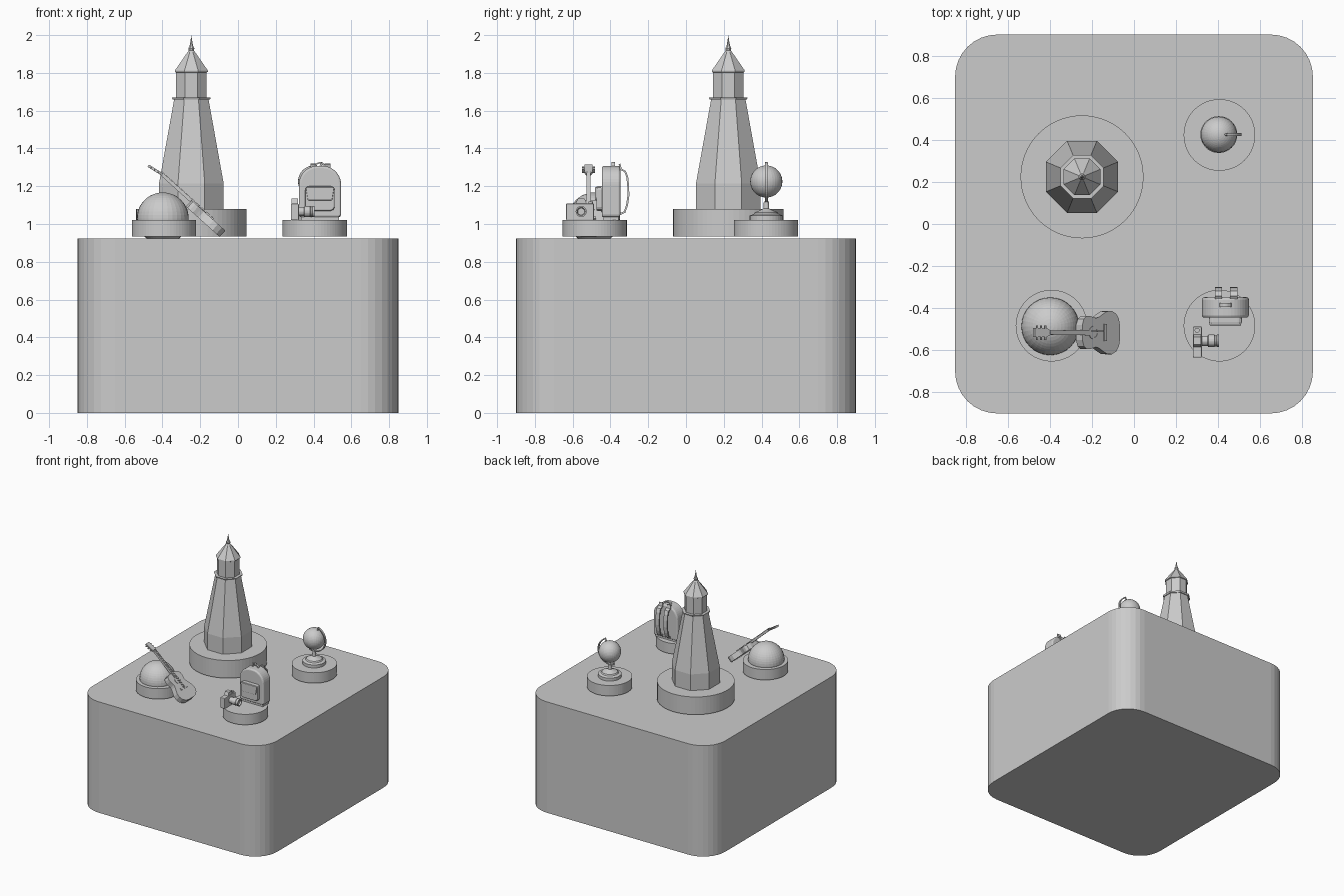
import bpy, bmesh, math
from mathutils import Matrix, Vector

if "Cube" in bpy.data.objects:
    bpy.data.objects.remove(bpy.data.objects["Cube"])

def finish(name, bm, matrix=None, bevel=0, segs=2):
    bmesh.ops.recalc_face_normals(bm, faces=bm.faces)
    me = bpy.data.meshes.new(name)
    if matrix:
        bm.transform(matrix)
    bm.to_mesh(me)
    bm.free()
    ob = bpy.data.objects.new(name, me)
    bpy.context.collection.objects.link(ob)
    if bevel:
        m = ob.modifiers.new("bevel", 'BEVEL')
        m.width, m.segments, m.limit_method = bevel, segs, 'ANGLE'
        m.angle_limit = math.radians(50)
    return ob

def prism(name, pts, z0, z1, matrix=None, bevel=0, segs=2):
    bm = bmesh.new()
    f = bm.faces.new([bm.verts.new((x, y, z0)) for x, y in pts])
    top = bmesh.ops.extrude_face_region(bm, geom=[f])['geom']
    bmesh.ops.translate(bm, verts=[v for v in top if isinstance(v, bmesh.types.BMVert)], vec=(0, 0, z1 - z0))
    return finish(name, bm, matrix, bevel, segs)

def box(name, x0, x1, y0, y1, z0, z1, matrix=None, bevel=0):
    return prism(name, [(x0, y0), (x1, y0), (x1, y1), (x0, y1)], z0, z1, matrix, bevel)

def lathe(name, prof, n, matrix, turn=0.0):
    bm = bmesh.new()
    rings = []
    for r, z in prof:
        if r == 0:
            rings.append([bm.verts.new((0, 0, z))] * n)
        else:
            rings.append([bm.verts.new((r * math.cos(turn + 2 * math.pi * i / n),
                                        r * math.sin(turn + 2 * math.pi * i / n), z)) for i in range(n)])
    for a, b in zip(rings, rings[1:]):
        for i in range(n):
            j = (i + 1) % n
            bm.faces.new(list(dict.fromkeys([a[i], a[j], b[j], b[i]])))
    for ring in (rings[0], rings[-1]):
        if ring[0] is not ring[1]:
            bm.faces.new(ring)
    return finish(name, bm, matrix)

def ribbon(name, path, width, thick):
    # flat strip following a path, given its width vector
    bm = bmesh.new()
    w = Vector(width) / 2
    rows = [(bm.verts.new(Vector(p) - w), bm.verts.new(Vector(p) + w)) for p in path]
    for a, b in zip(rows, rows[1:]):
        bm.faces.new((a[0], a[1], b[1], b[0]))
    m = finish(name, bm)
    s = m.modifiers.new("solid", 'SOLIDIFY')
    s.thickness, s.offset = thick, 0
    return m

def ball(name, r, loc):
    bm = bmesh.new()
    bmesh.ops.create_uvsphere(bm, u_segments=32, v_segments=24, radius=r)
    return finish(name, bm, Matrix.Translation(loc))

def rounded_rect(hx, hy, r, n=8):
    return [(sx * (hx - r) + r * math.cos(a0 + i * math.pi / 2 / n), sy * (hy - r) + r * math.sin(a0 + i * math.pi / 2 / n))
            for sx, sy, a0 in ((1, 1, 0), (-1, 1, math.pi / 2), (-1, -1, math.pi), (1, -1, 1.5 * math.pi))
            for i in range(n + 1)]

T = Matrix.Translation

# plinth and floating round stands
prism("plinth", rounded_rect(0.85, 0.9, 0.2), 0, 0.922)
for name, x, y, r, top in (("tower_stand", -0.247, 0.224, 0.292, 1.08), ("ball_stand", -0.392, -0.483, 0.17, 1.02),
                           ("globe_stand", 0.406, 0.423, 0.17, 1.02), ("bag_stand", 0.406, -0.483, 0.17, 1.02)):
    lathe(name, [(r, 0.933), (r, top)], 64, T((x, y, 0)))

# ball sunk into its stand
ball("ball", 0.137, (-0.398, -0.486, 1.03))

# eight-sided lighthouse
k = 1 / math.cos(math.pi / 8)
oct8 = lambda name, prof: lathe(name, [(r * k, z) for r, z in prof], 8, T((-0.247, 0.224, 0)), math.pi / 8)
oct8("tower", [(0.171, 1.07), (0.171, 1.215), (0.09, 1.665)])
oct8("gallery", [(0.098, 1.658), (0.103, 1.67), (0.09, 1.67)])
oct8("lantern_room", [(0.08, 1.66), (0.08, 1.81)])
oct8("roof", [(0.078, 1.80), (0.087, 1.805), (0.087, 1.813), (0.02, 1.91), (0.012, 1.92)])
oct8("finial", [(0.012, 1.91), (0.016, 1.93), (0.009, 1.945), (0.006, 1.96), (0, 2.0)])

# tilted desk globe
gx, gy, gz = 0.403, 0.425, 1.225
lathe("globe_foot", [(0.088, 1.02), (0.088, 1.045), (0.066, 1.052), (0.06, 1.062), (0.04, 1.07), (0.015, 1.082),
                     (0.013, 1.12)], 32, T((gx, gy, 0)))
ball("globe", 0.085, (gx, gy, gz))
arc = [math.radians(23 + 180 * i / 24) for i in range(25)]
ribbon("globe_meridian", [(gx + 0.104 * math.sin(a), gy, gz + 0.104 * math.cos(a)) for a in arc], (0, 0.016, 0), 0.008)
lathe("globe_axis", [(0.006, -0.11), (0.006, 0.11)], 12, T((gx, gy, gz)) @ Matrix.Rotation(math.radians(23), 4, 'Y'))

# backpack, outlines drawn in x-z and extruded toward the front
def bag_frame(y):
    return Matrix(((1, 0, 0, 0.434), (0, 0, -1, y), (0, 1, 0, 0), (0, 0, 0, 1)))

def arch(hw, bottom, top, rx, rz, rb, n=10):
    right = [(hw - rb, bottom), (hw - rb * 0.3, bottom + rb * 0.3), (hw, bottom + rb)]
    right += [(hw - rx + rx * math.cos(i * math.pi / 2 / n), top - rz + rz * math.sin(i * math.pi / 2 / n)) for i in range(n + 1)]
    return right + [(-x, z) for x, z in reversed(right)]

prism("bag_body", arch(0.112, 1.035, 1.308, 0.1, 0.1, 0.015), 0, 0.097, bag_frame(-0.348), 0.012, 3)
box("bag_base", -0.1, 0.1, 1.018, 1.045, 0.01, 0.088, bag_frame(-0.348))
prism("bag_pocket", arch(0.078, 1.07, 1.2, 0.02, 0.02, 0.02, 4), 0.09, 0.127, bag_frame(-0.348), 0.008)
prism("pocket_flap", [(-0.076, 1.195), (-0.064, 1.125), (0.064, 1.125), (0.076, 1.195)], 0.1, 0.134, bag_frame(-0.348), 0.004)
ribbon("bag_handle", [(0.434 + 0.026 * math.cos(i * math.pi / 8), -0.385, 1.3 + 0.024 * math.sin(i * math.pi / 8))
                      for i in range(9)], (0, 0.018, 0), 0.008)
for x, side in ((0.401, "left"), (0.474, "right")):
    ribbon(side + "_strap", [(x, y, z) for y, z in ((-0.352, 1.318), (-0.345, 1.29), (-0.322, 1.278), (-0.311, 1.25), (-0.306, 1.2),
                             (-0.305, 1.15), (-0.312, 1.1), (-0.325, 1.063), (-0.352, 1.052))], (0.034, 0, 0), 0.01)

# camera facing +x
box("camera_body", 0.28, 0.322, -0.635, -0.487, 1.02, 1.108, None, 0.005)
cam = Matrix(((0, 0, 1, 0), (1, 0, 0, -0.555), (0, 1, 0, 0), (0, 0, 0, 1)))
prism("viewfinder_hump", [(-0.032, 1.1), (0.032, 1.1), (0.018, 1.135), (-0.018, 1.135)], 0.282, 0.318, cam)
lathe("camera_dial", [(0.012, 1.1), (0.012, 1.118)], 16, T((0.3, -0.505, 0)))
lathe("camera_lens", [(0.024, 0.318), (0.024, 0.35), (0.029, 0.353), (0.029, 0.382), (0.026, 0.384), (0.026, 0.392),
                      (0.029, 0.394), (0.029, 0.405), (0.022, 0.405), (0.018, 0.393)], 24,
      Matrix(((0, 0, 1, 0), (1, 0, 0, -0.555), (0, 1, 0, 1.066), (0, 0, 0, 1))))

# guitar leaning on the ball: local x across, y along the neck, z out of the face
c, s = math.cos(math.radians(42)), math.sin(math.radians(42))
G = Matrix(((0, -c, s, -0.067), (1, 0, 0, -0.516), (0, s, c, 0.965), (0, 0, 0, 1)))
half = [(0.035, 0), (0.065, 0.006), (0.09, 0.024), (0.103, 0.052), (0.101, 0.082), (0.087, 0.11), (0.073, 0.135), (0.069, 0.152),
        (0.073, 0.172), (0.079, 0.192), (0.078, 0.212), (0.065, 0.23), (0.035, 0.24)]
prism("guitar_body", half + [(-x, y) for x, y in reversed(half)], -0.045, 0, G)
lathe("sound_hole_ring", [(0.031, -0.002), (0.031, 0.003), (0.023, 0.003), (0.023, 0.001)], 24, G @ T((0, 0.168, 0)))
box("guitar_bridge", -0.04, 0.04, 0.088, 0.104, -0.002, 0.007, G)
prism("guitar_neck", [(-0.013, 0.19), (0.013, 0.19), (0.01, 0.45), (-0.01, 0.45)], -0.012, 0.006, G)
for i in range(5):
    box("guitar_string", -0.009 + 0.0045 * i - 0.0006, -0.009 + 0.0045 * i + 0.0006, 0.095, 0.46, 0.007, 0.0085, G)
H = G @ T((0, 0.45, 0)) @ Matrix.Rotation(math.radians(-10), 4, 'X')
prism("guitar_head", [(-0.01, -0.005), (0.01, -0.005), (0.02, 0.015), (0.022, 0.085), (-0.022, 0.085), (-0.02, 0.015)], -0.01, 0.004, H)
for side in (-1, 1):
    for y in (0.022, 0.045, 0.068):
        box("tuning_peg", side * 0.027 - 0.007, side * 0.027 + 0.007, y - 0.004, y + 0.004, -0.008, 0.0, H)
